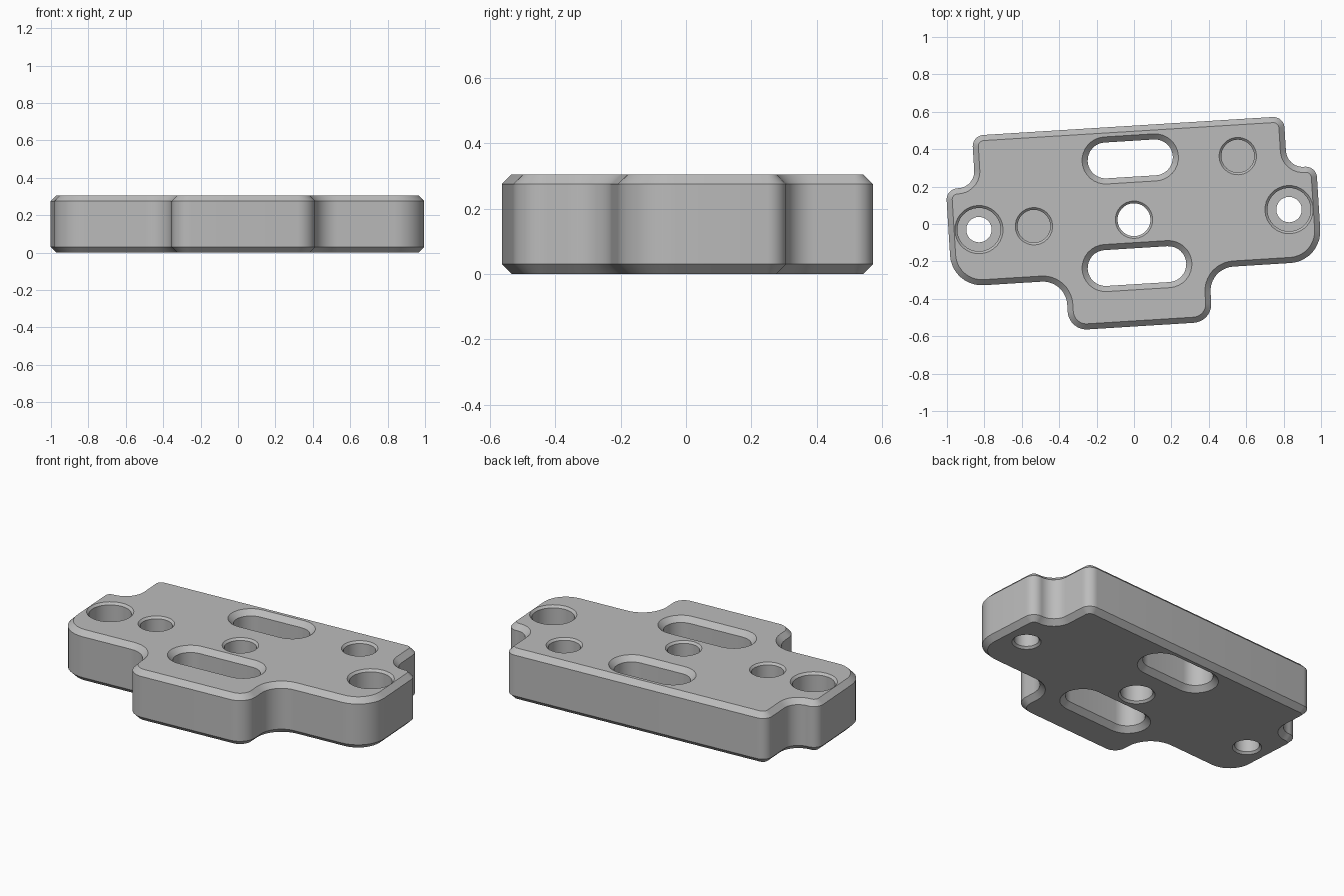
import bpy, bmesh, math
from mathutils import Matrix, Vector

cube = bpy.data.objects.get("Cube")
if cube:
    bpy.data.objects.remove(cube, do_unlink=True)

TILT = math.radians(3.55)
TOP, CH = 0.305, 0.03

metal = bpy.data.materials.new("matte grey")
metal.use_nodes = True
grey = (0.5, 0.5, 0.5, 1)
metal.diffuse_color = grey
metal.node_tree.nodes["Principled BSDF"].inputs["Base Color"].default_value = grey


def rounded_outline(corners, inset=0.0, steps=10):
    """Counter-clockwise polygon with filleted corners, shrunk by inset."""
    loop = []
    n = len(corners)
    for i, (x, y, r) in enumerate(corners):
        p = Vector((x, y))
        a = (p - Vector(corners[i - 1][:2])).normalized()
        b = (Vector(corners[(i + 1) % n][:2]) - p).normalized()
        turn = 1 if a.x * b.y - a.y * b.x > 0 else -1
        na, nb = Vector((-a.y, a.x)), Vector((-b.y, b.x))
        # the fillet centre stays put, only the radius changes
        centre = p + (na + nb) * r * turn / (1 + na.dot(nb))
        radius = r - inset * turn
        start = math.atan2(-na.y * turn, -na.x * turn)
        sweep = math.acos(max(-1, min(1, a.dot(b)))) * turn
        for k in range(steps + 1):
            t = start + sweep * k / steps
            loop.append((centre.x + radius * math.cos(t), centre.y + radius * math.sin(t)))
    return loop


def slot_outline(straight, r, steps=16):
    """Stadium shape, or a circle when straight is zero."""
    loop = []
    for side in (1, -1):
        for k in range(steps + (1 if straight else 0)):
            t = -math.pi / 2 * side + math.pi * k / steps
            loop.append((side * straight / 2 + r * math.cos(t), r * math.sin(t)))
    return loop


def loft(bm, layers, at=(0, 0)):
    """Closed solid through equal-count loops, given as (z, loop)."""
    move = Matrix.Translation((at[0], at[1], 0)) @ Matrix.Rotation(TILT, 4, 'Z')
    rings = [[bm.verts.new(move @ Vector((x, y, z))) for x, y in loop] for z, loop in layers]
    n = len(rings[0])
    for low, high in zip(rings, rings[1:]):
        for i in range(n):
            j = (i + 1) % n
            bm.faces.new((low[i], low[j], high[j], high[i]))
    bm.faces.new(rings[0][::-1])
    bm.faces.new(rings[-1])


def make_object(name, bm):
    mesh = bpy.data.meshes.new(name)
    bmesh.ops.recalc_face_normals(bm, faces=bm.faces)
    bm.to_mesh(mesh)
    bm.free()
    mesh.materials.append(metal)
    ob = bpy.data.objects.new(name, mesh)
    bpy.context.collection.objects.link(ob)
    return ob


# Plate outline: (x, y, fillet radius), counter-clockwise from the front lug
corners = [
    (-0.383, -0.547, 0.10), (0.386, -0.547, 0.10), (0.386, -0.26, 0.13),
    (0.992, -0.26, 0.17), (0.992, 0.249, 0.06), (0.835, 0.249, 0.09),
    (0.835, 0.525, 0.06), (-0.835, 0.525, 0.06), (-0.835, 0.249, 0.09),
    (-0.992, 0.249, 0.06), (-0.992, -0.277, 0.17), (-0.383, -0.277, 0.13),
]
bm = bmesh.new()
full, small = rounded_outline(corners), rounded_outline(corners, CH)
loft(bm, [(0, small), (CH, full), (TOP - CH, full), (TOP, small)])
plate = make_object("mounting_plate", bm)

# Cutters for all openings
bm = bmesh.new()


def opening(at, straight, profile):
    loft(bm, [(z, slot_outline(straight, r)) for z, r in profile], at)


def through(r, ch):
    return [(-0.1, r + ch), (0, r + ch), (ch, r), (TOP - ch, r), (TOP, r + ch), (TOP + 0.1, r + ch)]


# Chamfered slots and centre hole
opening((-0.02, 0.348), 0.264, through(0.096, CH))
opening((0.016, -0.225), 0.336, through(0.096, CH))
opening((0, 0.023), 0, through(0.088, 0.012))
# Blind holes
for at in ((-0.535, -0.012), (0.555, 0.363)):
    opening(at, 0, [(0.1, 0.088), (TOP - 0.012, 0.088), (TOP, 0.1), (TOP + 0.1, 0.1)])
# Counterbored screw holes
for at in ((-0.829, -0.03), (0.829, 0.077)):
    opening(at, 0, [(-0.1, 0.08), (0, 0.08), (0.012, 0.068), (0.125, 0.068), (0.125, 0.116),
                    (TOP - 0.013, 0.116), (TOP, 0.129), (TOP + 0.1, 0.129)])
cutter = make_object("hole_cutter", bm)
cutter.hide_render = True

# Cut, bake the result and drop the helper
cut = plate.modifiers.new("holes", 'BOOLEAN')
cut.operation, cut.object, cut.solver = 'DIFFERENCE', cutter, 'EXACT'
bpy.ops.object.select_all(action='DESELECT')
plate.select_set(True)
bpy.context.view_layer.objects.active = plate
bpy.ops.object.modifier_apply(modifier=cut.name)
bpy.data.objects.remove(cutter, do_unlink=True)
bpy.ops.object.shade_smooth_by_angle(angle=math.radians(30))
